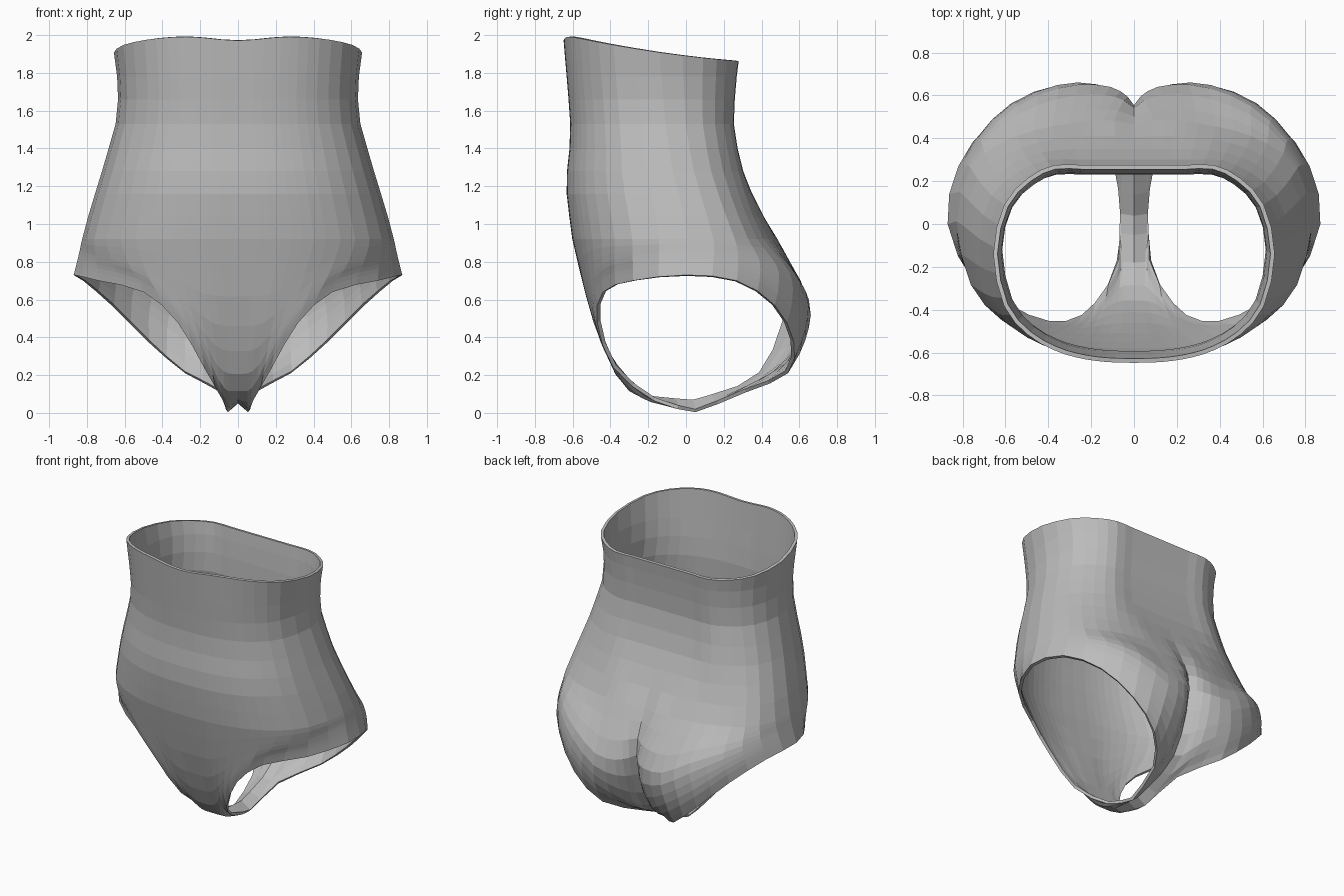
import bpy, bmesh, math
from mathutils import Vector

if "Cube" in bpy.data.objects:
    bpy.data.objects.remove(bpy.data.objects["Cube"])

# Column angles from front centre (0) round the side (90) to back centre (180)
ANGLES = [0, 5, 12, 20, 30, 45, 65, 90, 115, 135, 150, 163, 170, 176, 180]

# Torso sections: z, half width, front y, back y, y of widest point
SECTIONS = [
    (2.00, .657, -.648, .275, -.14), (1.78, .640, -.632, .265, -.13),
    (1.66, .635, -.622, .255, -.12), (1.53, .648, -.613, .250, -.11),
    (1.40, .685, -.617, .270, -.09), (1.28, .720, -.630, .300, -.07),
    (1.16, .757, -.632, .350, -.04), (1.04, .793, -.618, .410, -.01),
    (0.92, .825, -.602, .485, .01)]

# Seat and belly ring, lower ring, and leg hem (front centre to back centre)
SEAT = [(0, -.48, .46), (.055, -.48, .46), (.14, -.49, .48), (.255, -.505, .57),
        (.40, -.505, .70), (.58, -.445, .79), (.752, -.283, .83), (.838, .01, .86),
        (.778, .275, .84), (.635, .48, .78), (.45, .60, .70), (.26, .65, .60),
        (.11, .64, .59), (.03, .595, .61), (0, .555, .62)]
LOWER = [(0, -.30, .115), (.05, -.30, .115), (.10, -.34, .17), (.20, -.45, .37),
         (.35, -.49, .57), (.53, -.445, .71), (.745, -.28, .765), (.853, .005, .795),
         (.80, .275, .77), (.66, .49, .67), (.48, .61, .52), (.28, .63, .38),
         (.11, .54, .27), (.045, .43, .205), (0, .40, .20)]
HEM = [(0, .04, .05), (.053, .05, .004), (.08, -.17, .065), (.18, -.385, .24),
       (.32, -.47, .48), (.50, -.44, .64), (.74, -.28, .70), (.87, .0, .73),
       (.82, .27, .70), (.67, .47, .57), (.48, .57, .38), (.28, .54, .21),
       (.095, .32, .11), (.053, .05, .004), (0, .04, .05)]


def section_ring(z, w, yf, yb, yc, top):
    ring = []
    flat = min(1, max(0, (z - .95) / .4))  # back is flatter at the waist
    for deg in ANGLES:
        a = math.radians(deg)
        s, c = max(0, math.sin(a)), math.cos(a)
        x = 0 if deg in (0, 180) else w * s ** .82
        if c > 0:
            y = yc + (yf - yc) * c ** .85
        else:
            y = yc + (yb - yc) * min(1, (1 + .15 * flat) * (-c) ** (.75 + .1 * flat))
        zz = z
        if top:  # wavy waistline, high in front
            zz = 1.89 - .12 * y + .08 * y * y - .03 * math.exp(-(x / .2) ** 2) * (c > 0)
        elif z < 1.1 and deg == 180:  # start of the centre cleft
            y -= .02 if z < 1 else .005
        ring.append(Vector((x, y, zz)))
    return ring


def smooth_points(pts, steps):
    """Catmull-Rom points; steps gives the subdivisions of each interval."""
    out = []
    for i, n in enumerate(steps):
        p0, p1, p2 = pts[max(i - 1, 0)], pts[i], pts[i + 1]
        p3 = pts[min(i + 2, len(pts) - 1)]
        for k in range(n):
            t = k / n
            out.append(p1 + .5 * t * ((p2 - p0) + t * ((2 * p0 - 5 * p1 + 4 * p2 - p3)
                       + t * (3 * p1 - p0 - 3 * p2 + p3))))
    return out + [pts[-1].copy()]


rings = [section_ring(*s, i == 0) for i, s in enumerate(SECTIONS)]
rings += [[Vector(p) for p in r] for r in (SEAT, LOWER, HEM)]

# Smooth down each column, then around each row
cols = [smooth_points(list(c), [1] * 8 + [3] * 3) for c in zip(*rings)]
n = len(ANGLES) - 1
rows = [smooth_points(list(r), [1] + [2] * (n - 2) + [1]) for r in zip(*cols)]

# Right half of the garment
bm = bmesh.new()
grid = [[bm.verts.new(p) for p in r] for r in rows]
for r in range(len(grid) - 1):
    for c in range(len(grid[0]) - 1):
        bm.faces.new((grid[r][c], grid[r + 1][c], grid[r + 1][c + 1], grid[r][c + 1]))
bmesh.ops.remove_doubles(bm, verts=bm.verts[:], dist=.0005)  # join the crotch seam
mesh = bpy.data.meshes.new("high_waist_brief")
bm.to_mesh(mesh)
bm.free()

brief = bpy.data.objects.new("high_waist_brief", mesh)
bpy.context.collection.objects.link(brief)

# Mirrored left half and fabric thickness
mirror = brief.modifiers.new("left_half", 'MIRROR')
mirror.use_axis = (True, False, False)
mirror.merge_threshold = .0005
cloth = brief.modifiers.new("fabric_thickness", 'SOLIDIFY')
cloth.thickness = .02
cloth.offset = -1

mat = bpy.data.materials.new("plain grey fabric")
mat.diffuse_color = (.5, .5, .5, 1)
mat.use_nodes = True
mat.node_tree.nodes["Principled BSDF"].inputs["Base Color"].default_value = mat.diffuse_color
mesh.materials.append(mat)
